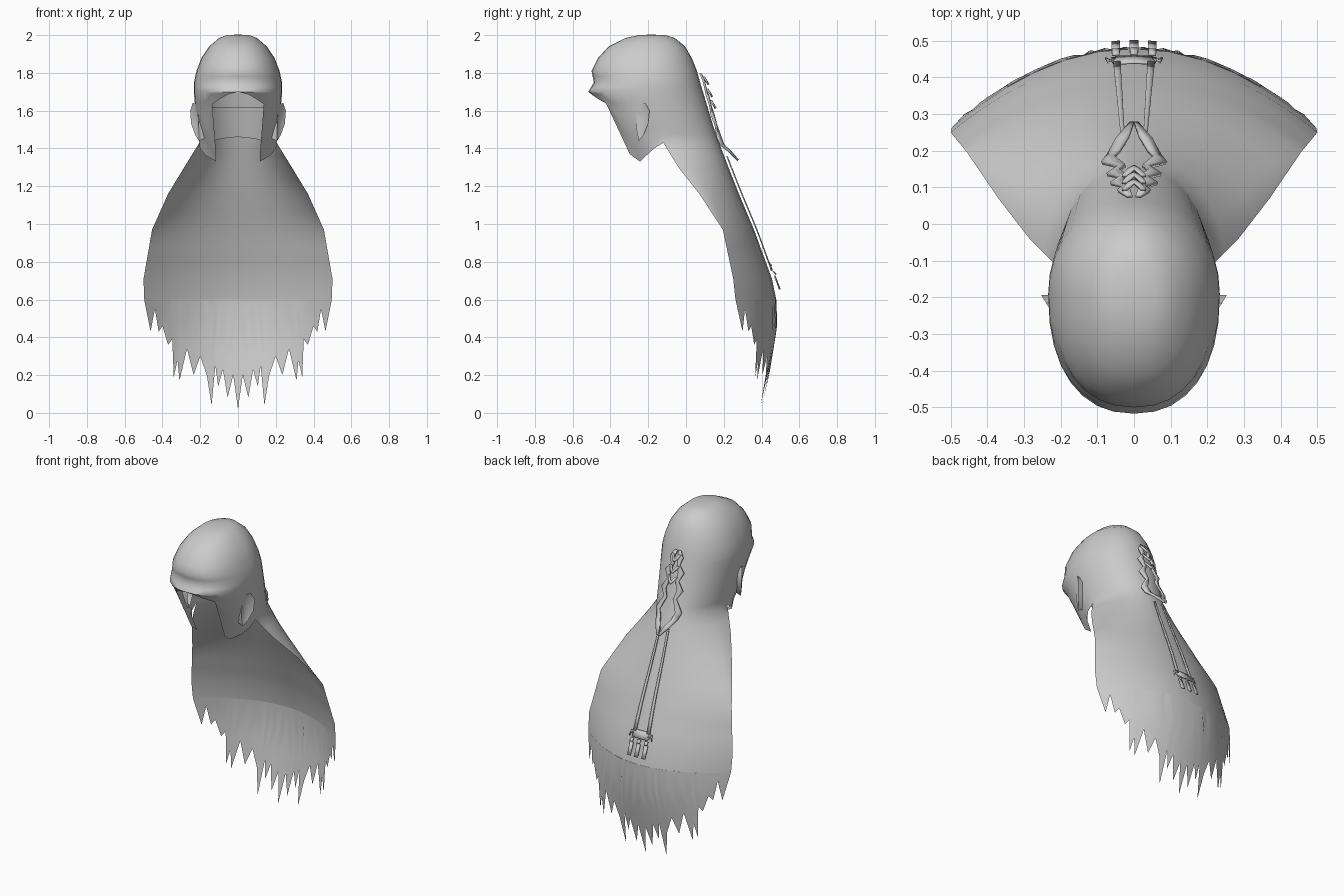
import bpy, bmesh, math

if "Cube" in bpy.data.objects:
    bpy.data.objects.remove(bpy.data.objects["Cube"])

mat = bpy.data.materials.new("soft_grey")
mat.diffuse_color = (0.6, 0.6, 0.6, 1)
mat.use_nodes = True
mat.node_tree.nodes["Principled BSDF"].inputs["Base Color"].default_value = mat.diffuse_color

# z: half width, side-line y, back y, front y
PROFILE = [
    (2.00, .06, -.19, -.11, -.25), (1.985, .10, -.19, -.06, -.32),
    (1.94, .152, -.19, -.005, -.41), (1.88, .193, -.19, .03, -.465),
    (1.81, .22, -.19, .058, -.50), (1.75, .233, -.19, .075, -.488),
    (1.70, .234, -.19, .09, -.517), (1.60, .225, -.165, .12, -.43),
    (1.50, .213, -.135, .15, -.40), (1.43, .205, -.12, .175, -.385),
    (1.30, .285, -.04, .225, -.36), (1.16, .37, .07, .28, -.36),
    (.97, .455, .195, .36, 0), (.71, .50, .25, .455, 0), (.60, .497, .262, .478, 0),
    (.49, .485, .28, .487, 0), (.25, .47, .30, .45, 0), (.02, .46, .31, .40, 0)]


def section(z):
    """Width, side y, back y and front y at a height."""
    z = max(.02, min(2.0, z))
    for a, b in zip(PROFILE, PROFILE[1:]):
        if z >= b[0]:
            t = (a[0] - z) / (a[0] - b[0])
            return [p + (q - p) * t for p, q in zip(a[1:], b[1:])]


def back_y(x, z):
    """Rear surface: elliptical at the head, flatter down the cape."""
    w, ys, yb, _ = section(z)
    u2 = min(1, (x / w) ** 2)
    k = max(0, min(1, (1.43 - z) / .46))
    return ys + (yb - ys) * ((1 - k) * math.sqrt(1 - u2) + k * (1 - u2))


def shell_point(th, z):
    w, ys, yb, yf = section(z)
    if th <= math.pi / 2 + 1e-6:
        x = w * math.sin(th)
        return (x, back_y(x, z), z)
    s, c = math.sin(th) ** .87, abs(math.cos(th)) ** .87
    taper = max(0, min(1, (1.52 - z) / .19)) ** 1.5
    taper *= min(1, (th - math.pi / 2) / .6)
    return (w * s * (1 - .5 * taper), ys + (yf - ys) * c, z)


def finish(name, bm, thick=0, angle=40, mirror=False):
    bmesh.ops.remove_doubles(bm, verts=bm.verts, dist=.0004)
    me = bpy.data.meshes.new(name)
    bm.to_mesh(me)
    bm.free()
    me.materials.append(mat)
    ob = bpy.data.objects.new(name, me)
    bpy.context.collection.objects.link(ob)
    bpy.context.view_layer.objects.active = ob
    ob.select_set(True)
    bpy.ops.object.shade_smooth_by_angle(angle=math.radians(angle))
    ob.select_set(False)
    if mirror:
        m = ob.modifiers.new("mirror", "MIRROR")
        m.use_clip = True
        m.merge_threshold = .001
    if thick:
        ob.modifiers.new("thickness", "SOLIDIFY").thickness = thick
    return ob


def grid(bm, columns, flip=False):
    """Join neighbouring columns of points with quads."""
    vs = [[bm.verts.new(p) for p in col] for col in columns]
    for a, b in zip(vs, vs[1:]):
        for i in range(min(len(a), len(b)) - 1):
            f = (a[i], a[i + 1], b[i + 1], b[i])
            bm.faces.new(f[::-1] if flip else f)
    return vs


# Cowl and upper cape, half of it, mirrored
M = 8
FRONT_END = [1.43, 1.40, 1.365, 1.33, 1.37, 1.635, 1.66, 1.685, 1.70]
dome = [2.0, 1.985, 1.965, 1.94, 1.91, 1.88, 1.845, 1.81, 1.78, 1.75, 1.725, 1.70]
cape = [1.365, 1.30, 1.23, 1.16, 1.065, .97, .88, .80, .71, .60]
cols = []
for j in range(2 * M + 1):
    end = FRONT_END[max(0, j - M)]
    zs = dome + [1.70 + (end - 1.70) * i / 6 for i in range(1, 7)]
    if j <= M:
        zs += cape
    cols.append([shell_point(math.pi * j / (2 * M), z) for z in zs])
bm = bmesh.new()
vs = grid(bm, cols)
crown = bm.verts.new((0, -.185, 2.003))
for a, b in zip(vs, vs[1:]):
    bm.faces.new((crown, a[0], b[0]))
finish("cowl_and_cape", bm, angle=60, mirror=True)

# Ragged hem, half of it, mirrored
HEM = [(0, .02), (.025, .20), (.055, .08), (.08, .23), (.105, .14), (.12, .25),
       (.14, .04), (.165, .2), (.20, .30), (.235, .20), (.27, .34), (.31, .17),
       (.32, .28), (.34, .19), (.348, .39), (.37, .36), (.40, .46), (.42, .43),
       (.44, .55), (.463, .43), (.496, .595)]
bm = bmesh.new()
grid(bm, [[(x, back_y(x, .6 + (z - .6) * t), .6 + (z - .6) * t)
           for t in (0, .33, .66, 1)] for x, z in HEM])
finish("ragged_hem", bm, angle=60, mirror=True)

# Inner neck lining
bm = bmesh.new()
grid(bm, [[(x, back_y(x, z) - .025, z)
           for z in (1.62, 1.54, 1.46 - 1.2 * x * x)]
          for x in [-.165 + .033 * i for i in range(11)]], flip=True)
finish("neck_lining", bm, angle=60)

# Ears: flared rim leaning outwards to the rear
RIM = [(-.262, 1.60), (-.25, 1.635), (-.215, 1.64), (-.193, 1.60),
       (-.20, 1.53), (-.225, 1.47), (-.25, 1.44), (-.262, 1.50)]
bm = bmesh.new()


def ear_x(y, z):
    return .212 + .042 * (y + .262) / .07 - .12 * max(0, 1.54 - z)


outer = [bm.verts.new((ear_x(y, z), y, z)) for y, z in RIM]
inner = [bm.verts.new((.17, y * .9 - .022, 1.54 + (z - 1.54) * .85)) for y, z in RIM]
bowl = bm.verts.new((.215, -.222, 1.55))
for i in range(8):
    k = (i + 1) % 8
    bm.faces.new((outer[i], outer[k], bowl))
    bm.faces.new((outer[i], inner[i], inner[k], outer[k]))
bmesh.ops.recalc_face_normals(bm, faces=bm.faces)
finish("ears", bm, angle=50, mirror=True)


def ribbon(bm, pts):
    """Flat band over the back; points are left x, right x, z, lift."""
    grid(bm, [[(x, back_y(x, z) + lift, z) for x in (a, b)]
              for a, b, z, lift in pts])


# Jagged spine ornament: zigzag side bands plus small centre chevrons
bm = bmesh.new()
ribbon(bm, [(.005, .02, 1.80, .02), (.012, .045, 1.765, .03), (.012, .03, 1.72, .025),
            (.03, .065, 1.68, .03), (.02, .04, 1.63, .025), (.04, .075, 1.58, .03),
            (.025, .045, 1.53, .025), (.055, .09, 1.46, .035), (.04, .075, 1.42, .03),
            (.015, .05, 1.385, .05), (0, .012, 1.34, .07)])
for z in (1.765, 1.70, 1.64):
    ribbon(bm, [(0, .001, z - .03, .035), (.0, .016, z - .015, .032),
                (.018, .032, z + .012, .024)])
finish("spine_ornament", bm, thick=.01, angle=30, mirror=True)

# Long twin straps with an arrow-shaped clasp
bm = bmesh.new()
ribbon(bm, [(.024 + .013 * t, .034 + .023 * t, 1.36 - .57 * t, .02)
            for t in [i / 8 for i in range(9)]])
ribbon(bm, [(0, .055, .80, .02), (0, .062, .775, .02), (0, .05, .755, .022)])
ribbon(bm, [(.05, .06, .775, .021), (.058, .072, .79, .021), (.076, .079, .755, .021)])
finish("straps_and_clasp", bm, thick=.006, angle=30, mirror=True)

# Three small tassels under the clasp
bm = bmesh.new()
for x in (-.05, 0, .05):
    for top, low, half in ((.752, .735, .010), (.728, .655, .012)):
        ribbon(bm, [(x - half, x + half, top, .025), (x - half, x + half, low, .035)])
finish("tassels", bm, thick=.006, angle=30)
